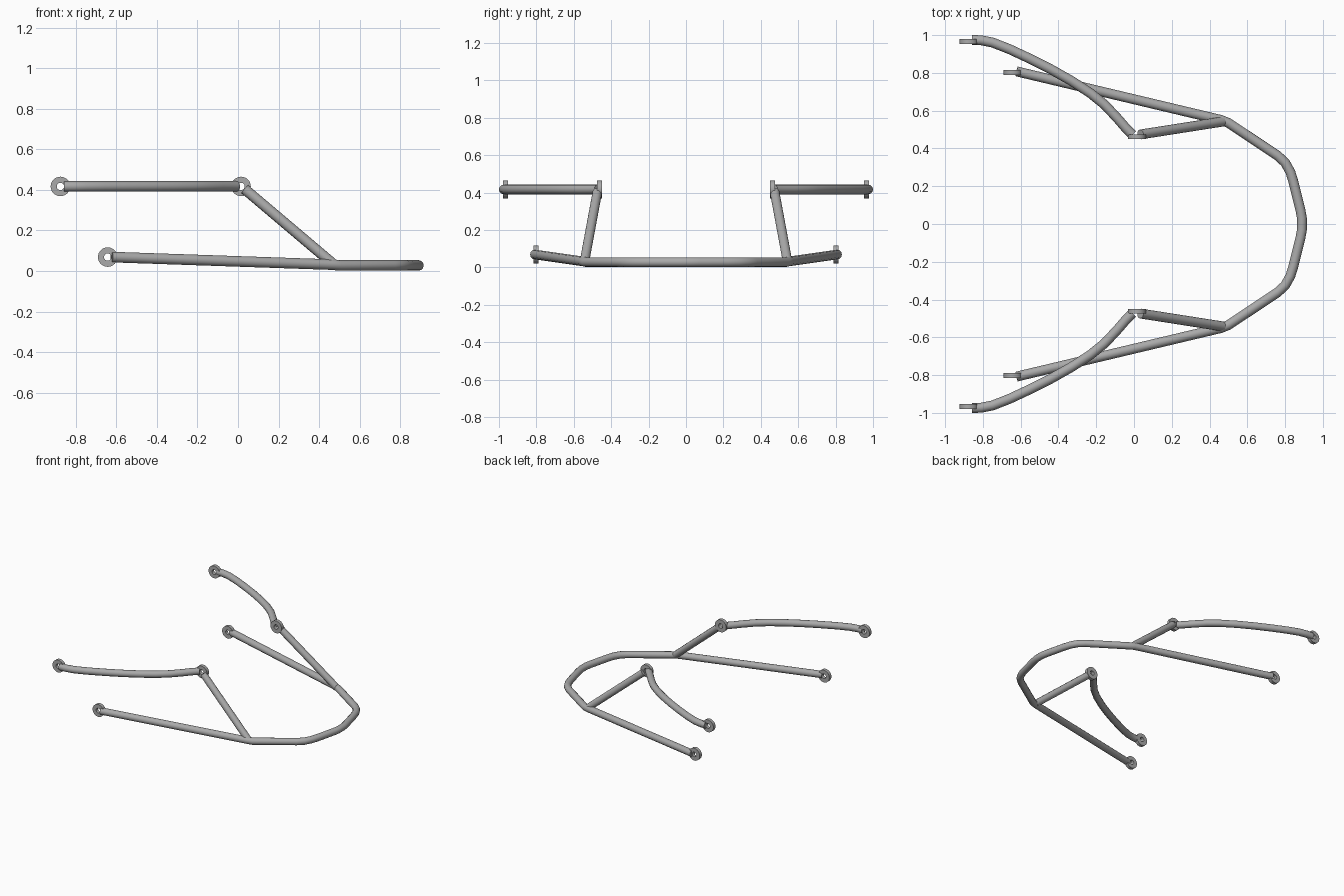
import bpy, bmesh, math
from mathutils import Matrix

if "Cube" in bpy.data.objects:
    bpy.data.objects.remove(bpy.data.objects["Cube"])

R = 0.026           # tube radius
EYE_R, HOLE_R, EYE_T = 0.048, 0.018, 0.026

steel = bpy.data.materials.new("steel_grey")
steel.diffuse_color = (0.40, 0.40, 0.40, 1)
steel.use_nodes = True
steel.node_tree.nodes["Principled BSDF"].inputs["Base Color"].default_value = steel.diffuse_color


def finish(ob):
    bpy.ops.object.select_all(action='DESELECT')
    ob.select_set(True)
    bpy.context.view_layer.objects.active = ob
    if ob.type == 'CURVE':
        bpy.ops.object.convert(target='MESH')
        ob = bpy.context.object
    ob.data.materials.clear()
    ob.data.materials.append(steel)
    bpy.ops.object.shade_smooth_by_angle(angle=math.radians(40))


def tube(name, pts):
    """Capped round tube swept through points."""
    cu = bpy.data.curves.new(name, 'CURVE')
    cu.dimensions = '3D'
    cu.bevel_depth = R
    cu.bevel_resolution = 4
    cu.use_fill_caps = True
    sp = cu.splines.new('POLY')
    sp.points.add(len(pts) - 1)
    for p, co in zip(sp.points, pts):
        p.co = (*co, 1)
    ob = bpy.data.objects.new(name, cu)
    bpy.context.collection.objects.link(ob)
    finish(ob)


def eye(name, loc, n=32):
    """Flat ring with its hole along y."""
    bm = bmesh.new()
    prof = [(HOLE_R, -EYE_T / 2), (EYE_R, -EYE_T / 2), (EYE_R, EYE_T / 2), (HOLE_R, EYE_T / 2)]
    rings = []
    for i in range(n):
        a = 2 * math.pi * i / n
        rings.append([bm.verts.new((r * math.cos(a), y, r * math.sin(a))) for r, y in prof])
    for i in range(n):
        a, b = rings[i], rings[(i + 1) % n]
        for j in range(4):
            k = (j + 1) % 4
            bm.faces.new((a[j], a[k], b[k], b[j]))
    bmesh.ops.recalc_face_normals(bm, faces=bm.faces)
    bm.transform(Matrix.Translation(loc))
    me = bpy.data.meshes.new(name)
    bm.to_mesh(me)
    bm.free()
    ob = bpy.data.objects.new(name, me)
    bpy.context.collection.objects.link(ob)
    finish(ob)


# Lower hoop: one tube from one rear mount, around the nose, to the other
half = [(-0.622, 0.808, 0.069), (0.46, 0.551, 0.032), (0.50, 0.535, 0.028),
        (0.76, 0.362, 0.028), (0.80, 0.325, 0.028), (0.828, 0.275, 0.028),
        (0.845, 0.22, 0.028), (0.882, 0.07, 0.028), (0.889, 0.03, 0.028)]
tube("lower_hoop", half + [(x, -y, z) for x, y, z in reversed(half)])

upper = [(-0.857, 0.974), (-0.81, 0.973), (-0.75, 0.961), (-0.66, 0.926), (-0.553, 0.876),
         (-0.44, 0.819), (-0.33, 0.757), (-0.23, 0.692), (-0.156, 0.632),
         (-0.09, 0.562), (-0.045, 0.51), (-0.008, 0.472)]

for side, s in (("left", 1), ("right", -1)):
    # Curved upper arm and sloping strut
    tube("upper_arm_" + side, [(x, s * y, 0.417) for x, y in upper])
    tube("strut_" + side, [(0.034, s * 0.474, 0.403), (0.475, s * 0.543, 0.03)])
    # Mounting eyes
    eye("upper_eye_" + side, (-0.875, s * 0.966, 0.417))
    eye("middle_eye_" + side, (0.015, s * 0.462, 0.417))
    eye("lower_eye_" + side, (-0.642, s * 0.802, 0.069))
